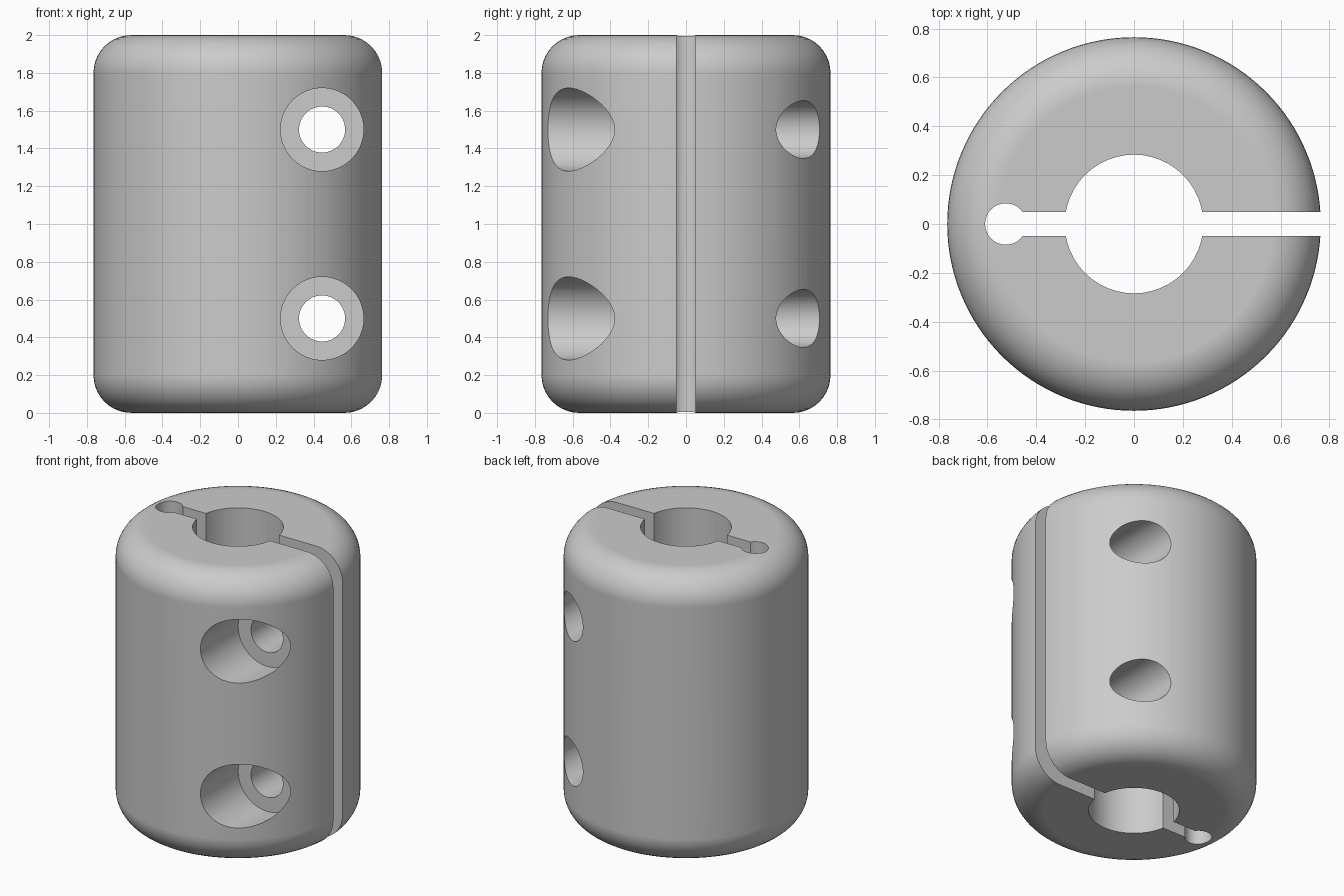
import bpy
from math import radians

if "Cube" in bpy.data.objects:
    bpy.data.objects.remove(bpy.data.objects["Cube"])

HEIGHT, RADIUS, FILLET = 2.0, 0.765, 0.2
SLOT_WIDTH = 0.1
RELIEF_X = -0.525
SCREW_X = 0.445

metal = bpy.data.materials.new("light_grey_metal")
metal.use_nodes = True
grey = (0.6, 0.6, 0.6, 1)
metal.diffuse_color = grey
metal.node_tree.nodes["Principled BSDF"].inputs["Base Color"].default_value = grey


def upright(name, radius, x, z0, z1, sides):
    """Vertical cylinder between two heights."""
    bpy.ops.mesh.primitive_cylinder_add(
        vertices=sides, radius=radius, depth=z1 - z0, location=(x, 0, (z0 + z1) / 2))
    bpy.context.object.name = name
    return bpy.context.object


def crosswise(name, radius, z, y0, y1):
    """Cylinder along y for the screw holes."""
    bpy.ops.mesh.primitive_cylinder_add(
        vertices=48, radius=radius, depth=y1 - y0,
        location=(SCREW_X, (y0 + y1) / 2, z), rotation=(radians(90), 0, 0))
    bpy.context.object.name = name
    return bpy.context.object


def slot(name, x0, x1):
    """Full-height box for the clamping slit."""
    bpy.ops.mesh.primitive_cube_add(size=1, location=((x0 + x1) / 2, 0, HEIGHT / 2))
    bpy.context.object.name = name
    bpy.context.object.scale = (x1 - x0, SLOT_WIDTH, HEIGHT + 0.4)
    return bpy.context.object


def apply(obj, mod):
    bpy.context.view_layer.objects.active = obj
    bpy.ops.object.modifier_apply(modifier=mod.name)


# Body with rounded rims
body = upright("clamp_coupling_body", RADIUS, 0, 0, HEIGHT, 128)
body.data.materials.append(metal)
bevel = body.modifiers.new("rim_rounding", "BEVEL")
bevel.width, bevel.segments = FILLET, 10
bevel.limit_method, bevel.angle_limit = "ANGLE", radians(45)
apply(body, bevel)

# Shaft bore, slit and relief hole
cutters = [
    upright("bore_cutter", 0.284, 0, -0.2, HEIGHT + 0.2, 48),
    slot("slit_cutter", RELIEF_X, 1),
    upright("relief_cutter", 0.085, RELIEF_X, -0.2, HEIGHT + 0.2, 32),
]

# Counterbored screw holes, wider again behind the slit
for z in (0.5, 1.5):
    cutters += [
        crosswise("counterbore_cutter", 0.22, z, -1, -0.32),
        crosswise("screw_hole_cutter", 0.122, z, -0.5, 0.02),
        crosswise("rear_hole_cutter", 0.153, z, 0, 1),
    ]

for cutter in cutters:
    cutter.hide_render = True
    cut = body.modifiers.new("cut", "BOOLEAN")
    cut.operation, cut.solver, cut.object = "DIFFERENCE", "EXACT", cutter
    apply(body, cut)
    bpy.data.objects.remove(cutter)

# Smooth curved walls, crisp cut edges
bpy.ops.object.select_all(action="DESELECT")
body.select_set(True)
bpy.context.view_layer.objects.active = body
bpy.ops.object.shade_smooth_by_angle(angle=radians(30))
weighted = body.modifiers.new("even_shading", "WEIGHTED_NORMAL")
weighted.keep_sharp = True
